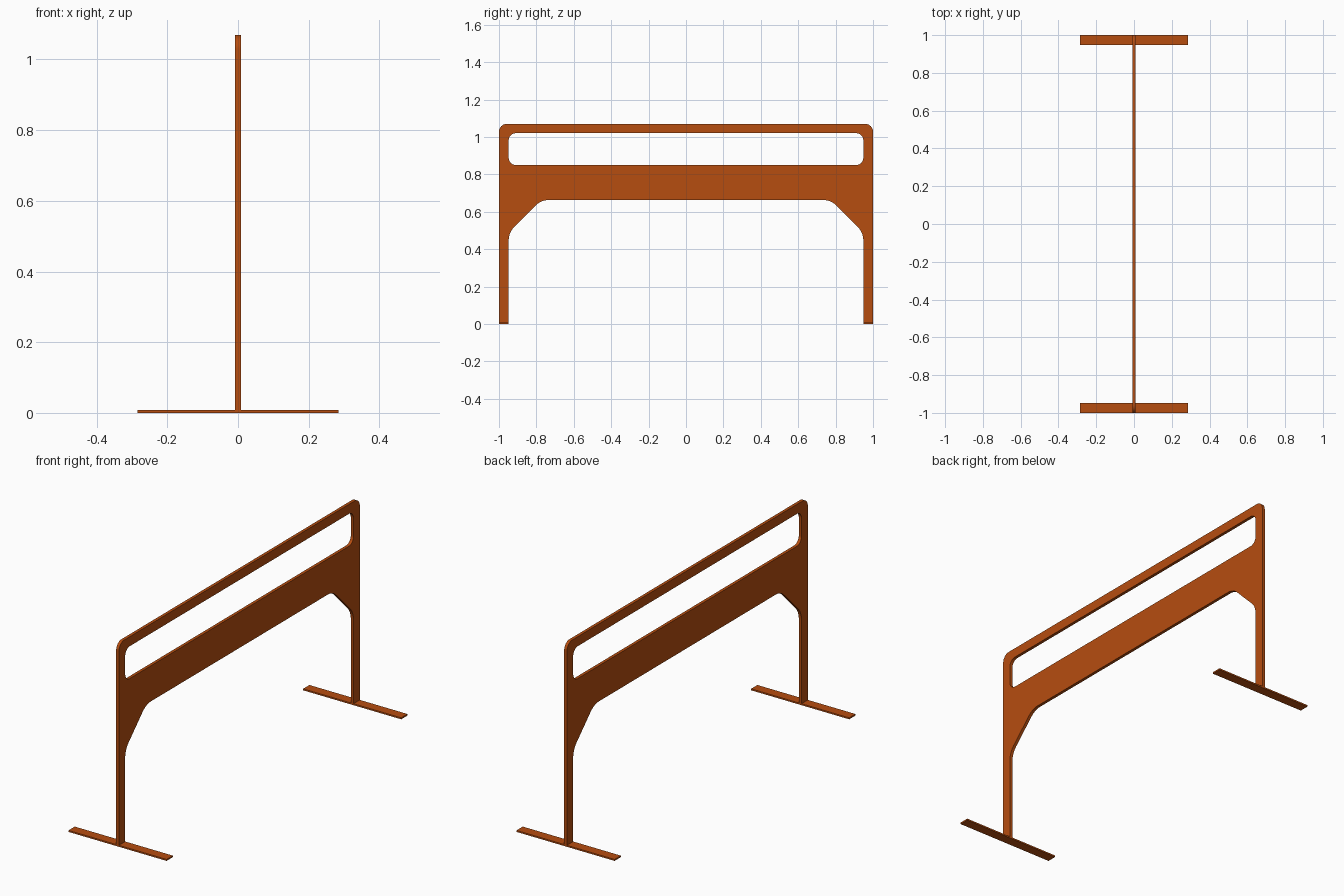
import bpy, bmesh
from math import radians, tan, cos
from mathutils import Vector, Matrix

if "Cube" in bpy.data.objects:
    bpy.data.objects.remove(bpy.data.objects["Cube"])

HALF_T = 0.008   # half plate thickness
FOOT_H = 0.008

mat = bpy.data.materials.new("orange_paint")
mat.diffuse_color = (0.47, 0.075, 0.005, 1)
mat.use_nodes = True
mat.node_tree.nodes["Principled BSDF"].inputs["Base Color"].default_value = mat.diffuse_color


def rounded(points, steps=8):
    """Polygon of (y, z, radius) corners with arc fillets."""
    out = []
    n = len(points)
    for i, (y, z, r) in enumerate(points):
        p = Vector((y, z))
        if r == 0:
            out.append(p)
            continue
        a = (Vector(points[i - 1][:2]) - p).normalized()
        b = (Vector(points[(i + 1) % n][:2]) - p).normalized()
        half = a.angle(b) / 2
        start, end = p + a * (r / tan(half)), p + b * (r / tan(half))
        centre = p + (a + b).normalized() * (r / cos(radians(90) - half))
        u, v = start - centre, end - centre
        for k in range(steps + 1):
            t = k / steps
            out.append(centre + (u.lerp(v, t)).normalized() * r)
    return out


def mirrored(half):
    return half + [(-y, z, r) for y, z, r in reversed(half)]


# Upright frame: outer outline with arch, plus the slot under the top rail
outline = mirrored([(0.774, 0.663, 0.1), (0.948, 0.489, 0.1), (0.948, FOOT_H, 0),
                    (1, FOOT_H, 0), (1, 1.07, 0.042)])
slot = mirrored([(0.948, 0.85, 0.038), (0.948, 1.02, 0.038)])

curve = bpy.data.curves.new("frame_profile", 'CURVE')
curve.dimensions = '2D'
curve.fill_mode = 'BOTH'
curve.extrude = HALF_T
for loop in (outline, slot):
    pts = rounded(loop)
    sp = curve.splines.new('POLY')
    sp.points.add(len(pts) - 1)
    for cp, p in zip(sp.points, pts):
        cp.co = (p.x, p.y, 0, 1)
    sp.use_cyclic_u = True
helper = bpy.data.objects.new("frame_profile", curve)
bpy.context.collection.objects.link(helper)
mesh = bpy.data.meshes.new_from_object(
    helper.evaluated_get(bpy.context.evaluated_depsgraph_get()))
bpy.data.objects.remove(helper)

# Stand the profile up in the YZ plane and weld it
bm = bmesh.new()
bm.from_mesh(mesh)
bmesh.ops.remove_doubles(bm, verts=bm.verts, dist=1e-5)
bmesh.ops.transform(bm, verts=bm.verts, matrix=Matrix.Rotation(
    radians(90), 4, 'Z') @ Matrix.Rotation(radians(90), 4, 'X'))
bmesh.ops.recalc_face_normals(bm, faces=bm.faces)
bm.to_mesh(mesh)
bm.free()
mesh.materials.clear()
mesh.materials.append(mat)
frame = bpy.data.objects.new("barrier_frame", mesh)
bpy.context.collection.objects.link(frame)
bpy.context.view_layer.objects.active = frame
frame.select_set(True)
bpy.ops.object.shade_smooth_by_angle(angle=radians(30))

# Flat base feet at each end
for name, side in (("front_foot", -1), ("back_foot", 1)):
    bpy.ops.mesh.primitive_cube_add(size=1, location=(0, side * 0.974, FOOT_H / 2))
    foot = bpy.context.object
    foot.name = name
    foot.scale = (0.57, 0.052, FOOT_H)
    bpy.ops.object.transform_apply(location=False, rotation=False, scale=True)
    foot.data.materials.append(mat)
